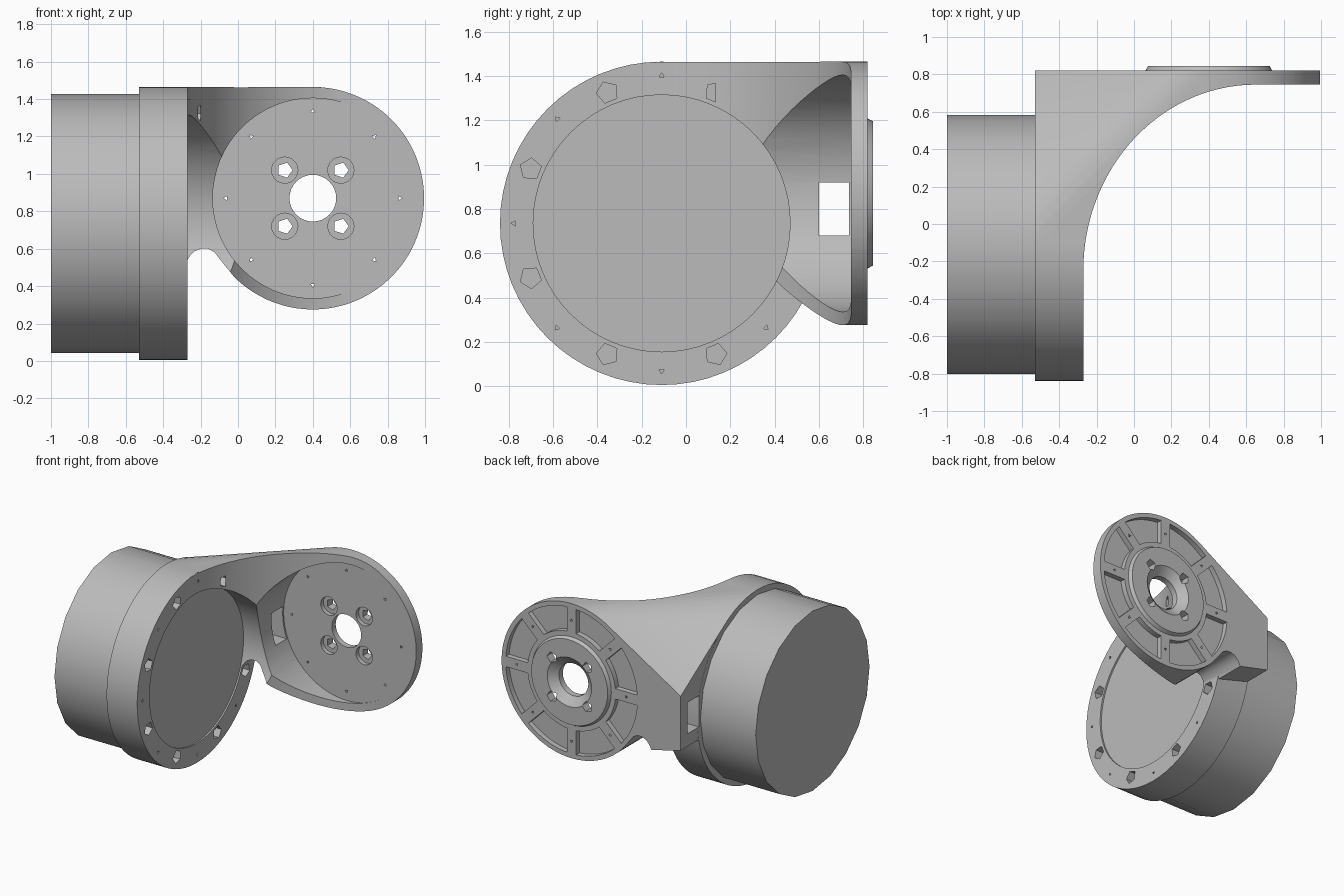
import bpy, bmesh
from math import sin, cos, pi, sqrt

if "Cube" in bpy.data.objects:
    bpy.data.objects.remove(bpy.data.objects["Cube"])

grey = bpy.data.materials.new("plain grey")
grey.use_nodes = True
colour = (0.5, 0.5, 0.5, 1)
grey.diffuse_color = colour
grey.node_tree.nodes["Principled BSDF"].inputs["Base Color"].default_value = colour

RING = (-0.11, 0.735)   # ring centre in y, z
DISC = (0.40, 0.87)     # flange centre in x, z
RING_R, DISC_R = 0.73, 0.595
BACK, FRONT = 0.82, 0.745


def circle(c, r, n=64, start=0.0, end=2 * pi):
    """Points round a centre; an open arc includes its end."""
    full = abs(end - start - 2 * pi) < 1e-6
    steps = n if full else n - 1
    return [(c[0] + r * cos(start + (end - start) * i / steps),
             c[1] + r * sin(start + (end - start) * i / steps)) for i in range(n)]


def place(axis, p, d):
    return {"x": (d, p[0], p[1]), "y": (p[0], d, p[1]), "z": (p[0], p[1], d)}[axis]


def prism(bm, axis, a, b, pts, pts_end=None):
    """Straight or tapered prism between two depths along an axis."""
    low = [bm.verts.new(place(axis, p, a)) for p in pts]
    high = [bm.verts.new(place(axis, p, b)) for p in (pts_end or pts)]
    bm.faces.new(low)
    bm.faces.new(high[::-1])
    for i in range(len(low)):
        j = (i + 1) % len(low)
        bm.faces.new((low[i], high[i], high[j], low[j]))


def finish(bm, name):
    bmesh.ops.recalc_face_normals(bm, faces=bm.faces)
    me = bpy.data.meshes.new(name)
    bm.to_mesh(me)
    bm.free()
    me.materials.append(grey)
    ob = bpy.data.objects.new(name, me)
    bpy.context.collection.objects.link(ob)
    return ob


def solid(name, *args):
    bm = bmesh.new()
    prism(bm, *args)
    return finish(bm, name)


def combine(ob, other, operation):
    """Apply a boolean and discard the second solid."""
    mod = ob.modifiers.new("cut", "BOOLEAN")
    mod.operation, mod.object, mod.solver = operation, other, "EXACT"
    dg = bpy.context.evaluated_depsgraph_get()
    me = bpy.data.meshes.new_from_object(ob.evaluated_get(dg))
    ob.modifiers.clear()
    ob.data = me
    bpy.data.objects.remove(other)


# Bridge: hull of the ring, the flange and the rear corner
bm = bmesh.new()
for x in (-0.529, -0.271):
    for p in circle(RING, RING_R - 0.001):
        bm.verts.new(place("x", p, x))
for y in (FRONT - 0.02, BACK):
    for p in circle(DISC, DISC_R, 72):
        bm.verts.new(place("y", p, y))
for z in (0.55, 1.0):
    bm.verts.new((-0.529, BACK, z))
hull = bmesh.ops.convex_hull(bm, input=bm.verts)
bmesh.ops.delete(bm, geom=list({g for g in hull["geom_interior"] + hull["geom_unused"]
                               if isinstance(g, bmesh.types.BMVert)}), context="VERTS")
bracket = finish(bm, "bracket")

# Front outline: flat top, flange circle, arched notch beside the ring
outline = circle(DISC, DISC_R, 56, -0.75 * pi, 0.5 * pi)
outline += [(0.3, 1.6), (-0.6, 1.6), (-0.6, 0.6), (-0.28, 0.52), (-0.262, 0.555),
            (-0.235, 0.585), (-0.2, 0.6), (-0.16, 0.6), (-0.125, 0.58), (-0.09, 0.535)]
combine(bracket, solid("outline", "y", -1.2, 1.2, outline), "INTERSECT")

# Large curved hollow between ring and flange
sweep = [(0.65 - 0.921 * cos(t * pi / 80), -0.25 + 0.995 * sin(t * pi / 80)) for t in range(41)]
sweep += [(2, FRONT), (2, -2), (-0.271, -2)]
combine(bracket, solid("sweep", "z", -1, 3, sweep), "DIFFERENCE")
combine(bracket, solid("clearance", "y", -0.5, FRONT + 0.002, circle(DISC, 0.535)), "DIFFERENCE")

# Motor ring and rear hub
combine(bracket, solid("ring", "x", -0.53, -0.27, circle(RING, RING_R)), "UNION")
combine(bracket, solid("hub", "y", 0.79, 0.845, circle(DISC, 0.355), circle(DISC, 0.325)), "UNION")

# Through window, shaft hole and shallow ring recess
cut = bmesh.new()
prism(cut, "x", -0.7, 0.1, [(0.6, 0.68), (0.735, 0.68), (0.735, 0.92), (0.6, 0.92)])
prism(cut, "x", -0.282, 0.0, circle(RING, 0.58))
prism(cut, "y", 0.6, 1.0, circle(DISC, 0.125, 32))
combine(bracket, finish(cut, "openings"), "DIFFERENCE")

# Countersink and front counterbores
cut = bmesh.new()
prism(cut, "y", 0.79, 0.85, circle(DISC, 0.12, 32), circle(DISC, 0.195, 32))
bolts = [(DISC[0] + i * 0.15, DISC[1] + j * 0.15) for i in (-1, 1) for j in (-1, 1)]
for c in bolts:
    prism(cut, "y", 0.7, 0.78, circle(c, 0.07, 20))
combine(bracket, finish(cut, "counterbores"), "DIFFERENCE")

# Bolt holes, screw holes and pockets between the spokes
cut = bmesh.new()
for c in bolts:
    prism(cut, "y", 0.7, 0.9, circle(c, 0.042, 5))
for k in range(8):
    a = k * pi / 4
    m = a + pi / 8
    ring_bolt = (RING[0] + 0.64 * cos(m), RING[1] + 0.64 * sin(m))
    prism(cut, "x", -0.37, -0.2, circle(ring_bolt, 0.05, 5, m, m + 2 * pi))
    ring_screw = (RING[0] + 0.667 * cos(a), RING[1] + 0.667 * sin(a))
    prism(cut, "x", -0.33, -0.2, circle(ring_screw, 0.013, 3, a, a + 2 * pi))
    screw = (DISC[0] + 0.465 * cos(a), DISC[1] + 0.465 * sin(a))
    prism(cut, "y", 0.7, 0.9, circle(screw, 0.013, 3, a, a + 2 * pi))
    outer, inner = 0.04 / 0.56, 0.04 / 0.375
    pocket = circle(DISC, 0.56, 10, a + outer, a + pi / 4 - outer)
    pocket += circle(DISC, 0.375, 8, a + inner, a + pi / 4 - inner)[::-1]
    prism(cut, "y", 0.78, 0.9, pocket)
combine(bracket, finish(cut, "holes"), "DIFFERENCE")

# Motor body
motor = solid("motor_body", "x", -1.0, -0.5, circle(RING, 0.692, 20, pi / 2, 2.5 * pi))

# Smooth the round surfaces, keep the edges crisp
for ob in (bracket, motor):
    bpy.ops.object.select_all(action="DESELECT")
    ob.select_set(True)
    bpy.context.view_layer.objects.active = ob
    bpy.ops.object.shade_smooth_by_angle(angle=pi / 6)
